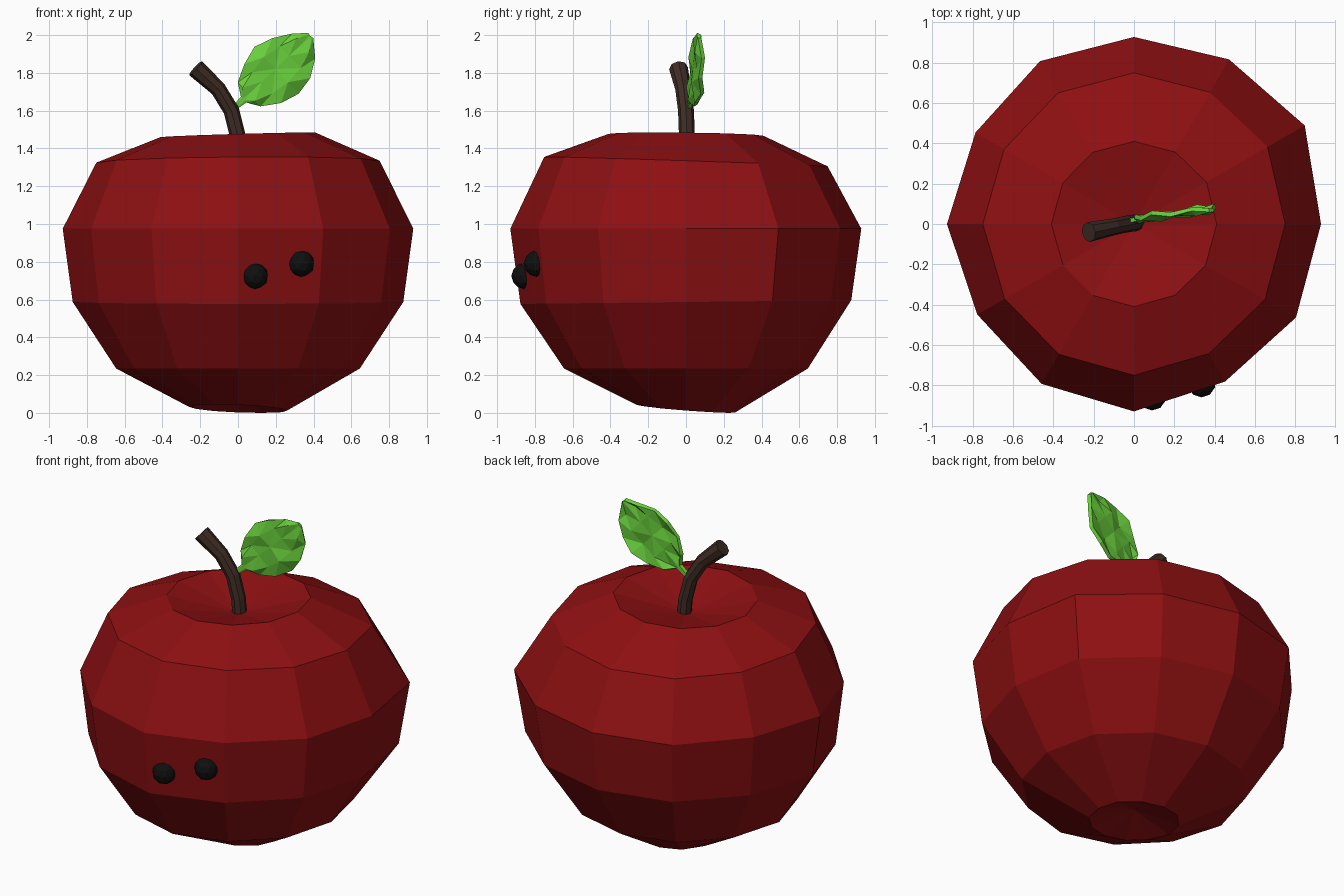
import bpy, bmesh, math
from mathutils import Vector

cube = bpy.data.objects.get("Cube")
if cube:
    bpy.data.objects.remove(cube, do_unlink=True)


def material(name, rgb):
    m = bpy.data.materials.new(name)
    m.use_nodes = True
    m.diffuse_color = (*rgb, 1)
    bsdf = next(n for n in m.node_tree.nodes if n.type == "BSDF_PRINCIPLED")
    bsdf.inputs["Base Color"].default_value = (*rgb, 1)
    bsdf.inputs["Roughness"].default_value = 0.8
    return m


def finish(bm, name, mat):
    bmesh.ops.recalc_face_normals(bm, faces=bm.faces)
    mesh = bpy.data.meshes.new(name)
    bm.to_mesh(mesh)
    bm.free()
    mesh.materials.append(mat)
    obj = bpy.data.objects.new(name, mesh)
    bpy.context.collection.objects.link(obj)
    return obj


def bridge(bm, a, b):
    n = len(a)
    for i in range(n):
        j = (i + 1) % n
        bm.faces.new((a[i], a[j], b[j], b[i]))


def fan(bm, ring, centre):
    for i in range(len(ring)):
        bm.faces.new((ring[i], ring[(i + 1) % len(ring)], centre))


red = material("apple red", (0.27, 0.005, 0.006))
brown = material("stem brown", (0.05, 0.026, 0.018))
green = material("leaf green", (0.14, 0.62, 0.045))
black = material("eye black", (0.005, 0.005, 0.005))

# Fruit body: hand-shaped rings of twelve points with dimples at both ends
SIDES = 12
wobble = [0, .05, .015, 0, .005, -.02, 0, -.03, -.012, .002, -.025, 0]
# radius, height, wobble share, tilt along x, tilt along y
rings = [(.26, .025, .2, -.01, -.02), (.645, .235, .3, 0, 0),
         (.875, .587, .8, 0, .01), (.928, .975, 1, 0, 0),
         (.75, 1.33, .3, .005, -.025), (.41, 1.472, .1, .012, -.005)]
bm = bmesh.new()
loops = []
for r, z, share, tx, ty in rings:
    loop = []
    for i in range(SIDES):
        a = math.tau * i / SIDES
        rr = r + wobble[i] * share
        loop.append(bm.verts.new((rr * math.cos(a), rr * math.sin(a),
                                  z + tx * math.cos(a) + ty * math.sin(a))))
    loops.append(loop)
for low, high in zip(loops, loops[1:]):
    bridge(bm, low, high)
fan(bm, loops[0], bm.verts.new((0, 0, 0.10)))
fan(bm, loops[-1], bm.verts.new((0, 0, 1.37)))
# the lowest points touch the ground
lowest = min(v.co.z for v in bm.verts)
for v in loops[0]:
    v.co.z -= lowest
finish(bm, "apple_body", red)

# Stem: octagonal tube bending to the right
path = [Vector(p) for p in ((.01, .005, 1.34), (0, .005, 1.46), (-.035, 0, 1.6),
                            (-.105, -.015, 1.715), (-.225, -.04, 1.825))]
bm = bmesh.new()
tube = []
for k, p in enumerate(path):
    along = (path[min(k + 1, len(path) - 1)] - path[max(k - 1, 0)]).normalized()
    side = along.cross(Vector((0, 1, 0))).normalized()
    front = side.cross(along)
    r = .042 if k < 4 else .05
    tube.append([bm.verts.new(p + r * (math.cos(a) * side + math.sin(a) * front))
                 for a in (math.tau * i / 8 for i in range(8))])
for low, high in zip(tube, tube[1:]):
    bridge(bm, low, high)
bm.faces.new(tube[0])
bm.faces.new(tube[-1])
finish(bm, "stem", brown)

# Leaf: crumpled blade around a straight midrib, given a little thickness
# distance along midrib, upper width, lower width
rows = [(-.02, .012, .012), (.04, .014, .02), (.08, .08, .085), (.17, .13, .15),
        (.27, .156, .175), (.37, .128, .16), (.46, .07, .10), (.525, .015, .015)]
rib = Vector((.727, 0, .687))
out = Vector((-.687, 0, .727))
bm = bmesh.new()
grid = []
for k, (t, up, down) in enumerate(rows):
    line = []
    for c, s in enumerate((-1, -.55, 0, .55, 1)):
        w = s * (up if s > 0 else down)
        p = Vector((0, 0, 1.635)) + rib * t + out * w
        fold = 0.1 * abs(w) if c in (0, 4) else -.06 * abs(w)
        crumple = .009 * (-1) ** (k + c) if 1 < k < 7 and s else 0
        p.y = .02 + .13 * p.x + fold + crumple
        line.append(bm.verts.new(p))
    grid.append(line)
for a, b in zip(grid, grid[1:]):
    for c in range(4):
        bm.faces.new((a[c], a[c + 1], b[c + 1], b[c]))
bmesh.ops.triangulate(bm, faces=bm.faces)
leaf = finish(bm, "leaf", green)
thick = leaf.modifiers.new("thickness", "SOLIDIFY")
thick.thickness = .022
thick.offset = 0

# Eyes: small beads half sunk in the front
for name, spot in (("right_eye", (.09, -.855, .725)), ("left_eye", (.335, -.79, .79))):
    bm = bmesh.new()
    bmesh.ops.create_icosphere(bm, subdivisions=2, radius=.07)
    finish(bm, name, black).location = spot
